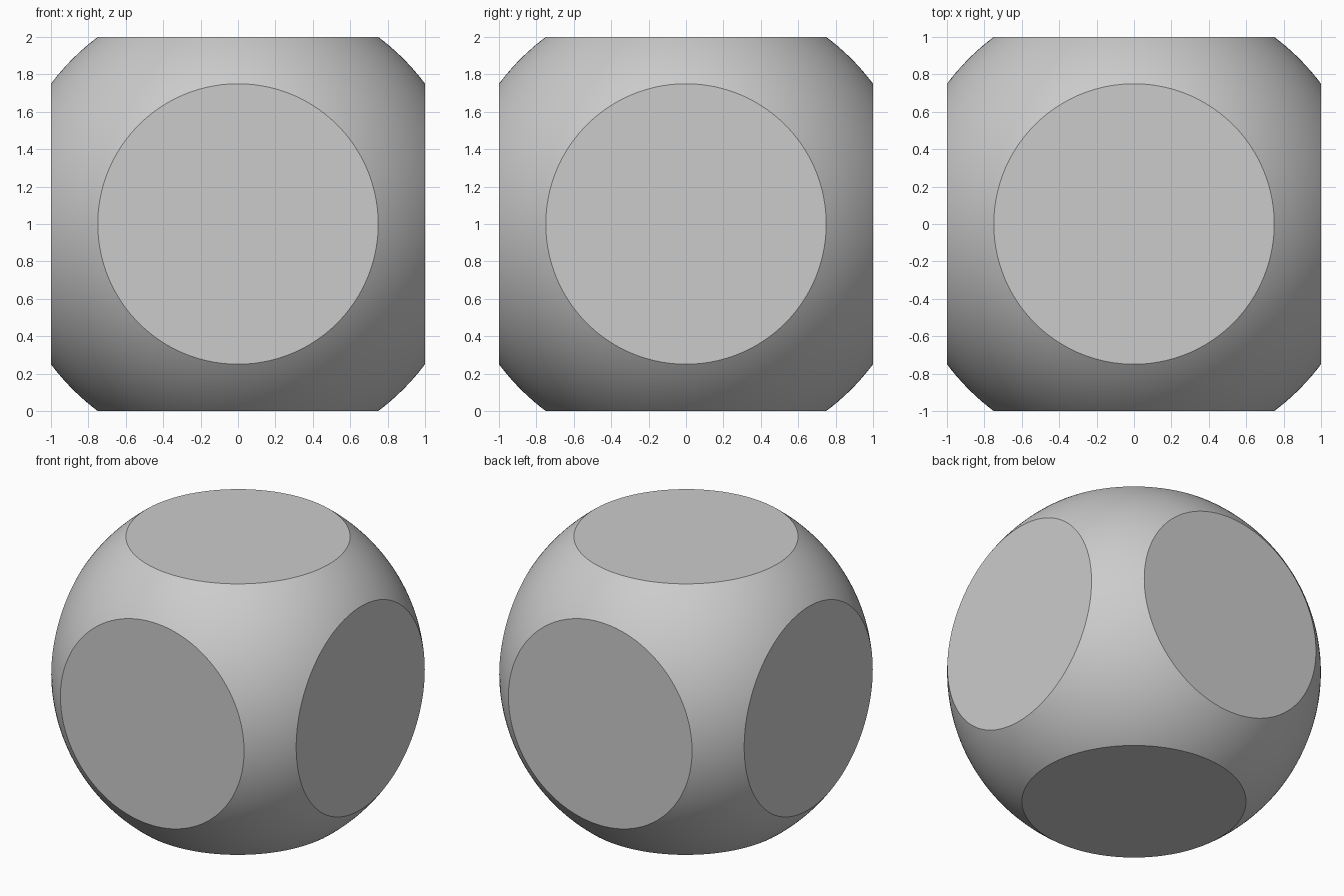
import bpy, bmesh, math
from mathutils import Vector

if "Cube" in bpy.data.objects:
    bpy.data.objects.remove(bpy.data.objects["Cube"])

RADIUS = 1.25   # sphere radius
HALF = 1.0      # distance from centre to each flat

# Fine sphere
bm = bmesh.new()
bmesh.ops.create_icosphere(bm, subdivisions=6, radius=RADIUS)

# Slice a flat disc on each of the six sides
for axis in range(3):
    for sign in (-1, 1):
        normal = Vector((0, 0, 0))
        normal[axis] = sign
        cut = bmesh.ops.bisect_plane(
            bm, geom=bm.verts[:] + bm.edges[:] + bm.faces[:], dist=1e-5,
            plane_co=normal * HALF, plane_no=normal, clear_outer=True)
        rim = [e for e in bm.edges if e.is_boundary]
        bmesh.ops.contextual_create(bm, geom=rim)

bmesh.ops.recalc_face_normals(bm, faces=bm.faces[:])
bmesh.ops.translate(bm, verts=bm.verts[:], vec=(0, 0, HALF))

# Body object, crisp rims around the discs
mesh = bpy.data.meshes.new("flattened_sphere")
bm.to_mesh(mesh)
bm.free()
body = bpy.data.objects.new("flattened_sphere", mesh)
bpy.context.collection.objects.link(body)
bpy.context.view_layer.objects.active = body
body.select_set(True)
bpy.ops.object.shade_smooth_by_angle(angle=math.radians(25))
